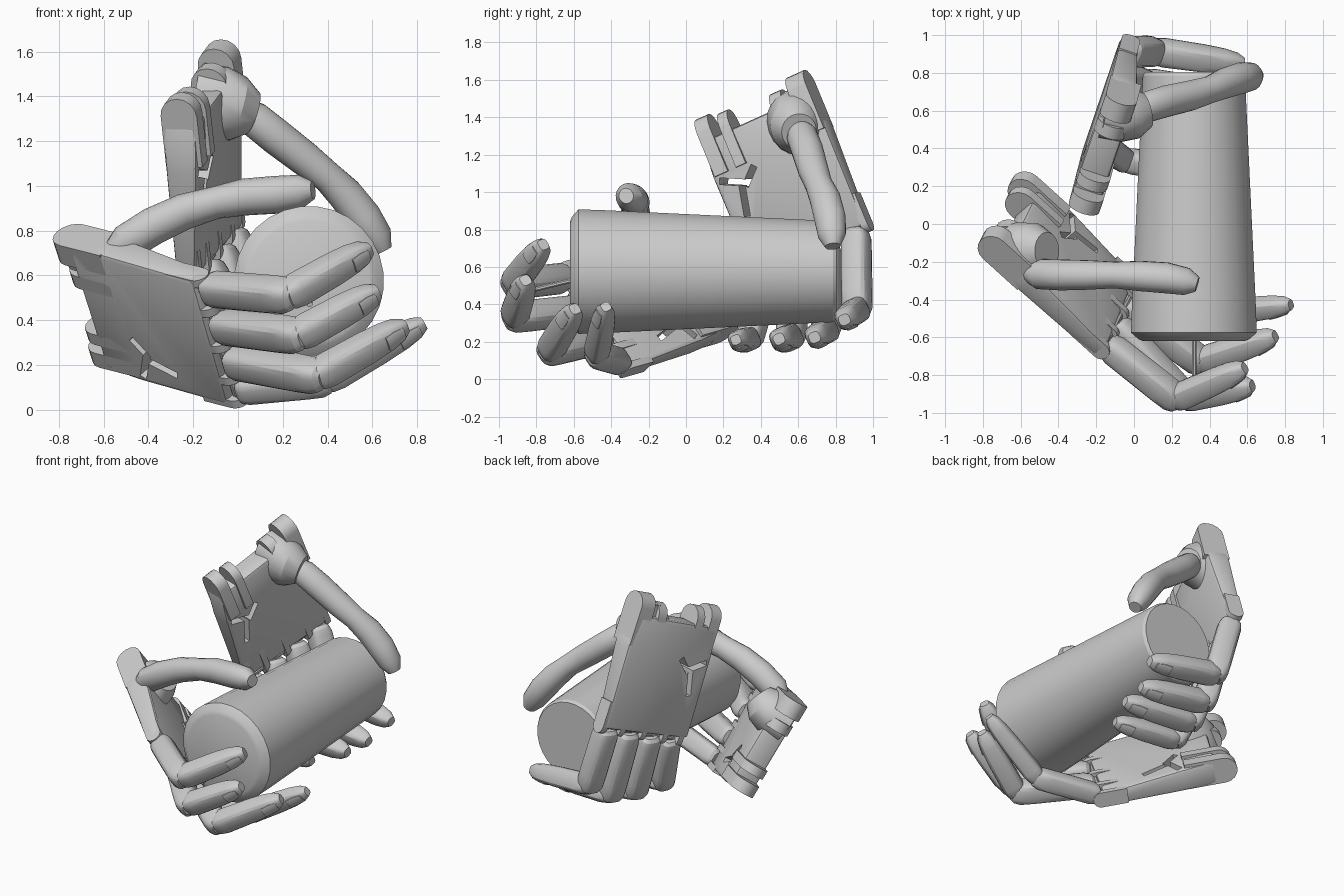
import bpy, bmesh
from math import cos, sin, pi, radians
from mathutils import Vector as V

if "Cube" in bpy.data.objects:
    bpy.data.objects.remove(bpy.data.objects["Cube"])


def make(name, bm, bevel=0, cutters=()):
    bmesh.ops.recalc_face_normals(bm, faces=bm.faces[:])
    if bevel:
        bmesh.ops.bevel(bm, geom=bm.edges[:], offset=bevel, segments=2,
                        profile=0.5, affect='EDGES', clamp_overlap=True)
    me = bpy.data.meshes.new(name)
    bm.to_mesh(me)
    bm.free()
    ob = bpy.data.objects.new(name, me)
    bpy.context.collection.objects.link(ob)
    bpy.ops.object.select_all(action='DESELECT')
    bpy.context.view_layer.objects.active = ob
    ob.select_set(True)
    for c in cutters:
        m = ob.modifiers.new("cut", 'BOOLEAN')
        m.operation = 'DIFFERENCE'
        m.object = c
        m.solver = 'EXACT'
        bpy.ops.object.modifier_apply(modifier=m.name)
        bpy.data.objects.remove(c)
    bpy.ops.object.shade_smooth_by_angle(angle=radians(28))
    return ob


def loft(name, path, sizes, side, n=12, power=2.0):
    """Skin rounded sections (half width, half height) along a path."""
    bm = bmesh.new()
    path = [V(p) for p in path]
    rings = []
    for i, c in enumerate(path):
        t = (path[min(i + 1, len(path) - 1)] - path[max(i - 1, 0)]).normalized()
        s = (side - t * side.dot(t)).normalized()
        h = t.cross(s)
        ring = []
        for k in range(n):
            a = 2 * pi * (k + 0.5) / n
            x, y = cos(a), sin(a)
            x = abs(x) ** (2 / power) * (1 if x > 0 else -1)
            y = abs(y) ** (2 / power) * (1 if y > 0 else -1)
            ring.append(bm.verts.new(c + s * x * sizes[i][0] + h * y * sizes[i][1]))
        rings.append(ring)
    for a, b in zip(rings, rings[1:]):
        for k in range(n):
            bm.faces.new((a[k], a[(k + 1) % n], b[(k + 1) % n], b[k]))
    bm.faces.new(rings[0])
    bm.faces.new(rings[-1])
    return make(name, bm)


def prism(name, bottom, top, bevel=0, cutters=()):
    bm = bmesh.new()
    a = [bm.verts.new(p) for p in bottom]
    b = [bm.verts.new(p) for p in top]
    bm.faces.new(a)
    bm.faces.new(b)
    for i in range(len(a)):
        j = (i + 1) % len(a)
        bm.faces.new((a[i], a[j], b[j], b[i]))
    return make(name, bm, bevel, cutters)


def segment(name, p, q, side, w, h, profile):
    loft(name, [p.lerp(q, f) for f, s in profile],
         [(w * s, h * s) for f, s in profile], side, 16, 3.2)


PROXIMAL = [(.02, .6), (.06, .85), (.14, .98), (.8, 1), (.97, .98), (1.05, .8), (1.09, .5)]
DISTAL = [(-.06, .6), (.02, .9), (.12, 1), (.55, .95), (.78, .86), (.92, .7), (1, .42)]


def hand(tag, origin, L, W, palmar, joints, tips, thumb, knuckle_v):
    L = V(L).normalized()
    W = V(W)
    W = (W - L * W.dot(L)).normalized()
    N = L.cross(W) * palmar
    origin = V(origin)

    def at(u, v, w):
        return origin + L * u + W * v + N * w

    def tab(name, u0, u1, v0, v1, w0, w1, tip_at_start):
        # plate across the hand with one rounded end
        r, c = (w1 - w0) / 2, (w0 + w1) / 2
        arc = [(r * cos(pi * k / 8 - pi / 2), c + r * sin(pi * k / 8 - pi / 2)) for k in range(9)]
        if tip_at_start:
            prof = [(u0 + r - x, w) for x, w in arc] + [(u1, w1), (u1, w0)]
        else:
            prof = [(u1 - r + x, w) for x, w in arc] + [(u0, w1), (u0, w0)]
        prism(name, [at(u, v0, w) for u, w in prof], [at(u, v1, w) for u, w in prof])

    # palm plate with a forked strap slot
    cutters = []
    for (ua, va), (ub, vb) in (((.33, -.33), (.40, -.19)), ((.41, -.21), (.33, -.12)),
                               ((.38, -.22), (.56, -.27))):
        du, dv = ub - ua, vb - va
        k = .018 / (du * du + dv * dv) ** .5
        pts = [(ua - dv * k, va + du * k), (ub - dv * k, vb + du * k),
               (ub + dv * k, vb - du * k), (ua + dv * k, va - du * k)]
        cutters.append(prism(tag + "_slot_cutter", [at(u, v, -.1) for u, v in pts],
                             [at(u, v, .3) for u, v in pts]))
        cutters[-1].hide_render = True
    outline = [(.10, -.34, .16), (.10, .31, .16), (.3, .335, .15), (.86, .315, .10),
               (.83, -.375, .09), (.3, -.36, .15)]
    prism(tag + "_palm", [at(u, v, 0) for u, v, w in outline],
          [at(u, v, w) for u, v, w in outline], .022, cutters)

    # wrist hinge tabs
    for i, (v0, v1, u0) in enumerate(((-.34, -.26, -.03), (-.21, -.15, -.01),
                                      (.1, .17, .01), (.22, .33, -.035))):
        tab(f"{tag}_wrist_tab_{i}", u0, .3, v0, v1, .0, .17, True)

    # knuckle lugs between the fingers
    ks = knuckle_v
    edges = [ks[0] + .06] + [(a + b) / 2 for a, b in zip(ks, ks[1:])] + [ks[-1] - .045]
    for i, v in enumerate(edges):
        tab(f"{tag}_knuckle_lug_{i}", .68, .90, v - .02, v + .02, .005, .105, False)
    loft(tag + "_knuckle_pin", [at(.85, edges[0], .06), at(.85, edges[-1], .06)],
         [(.022, .022)] * 2, N, 10)

    # fingers
    for i, v in enumerate(ks):
        k = at(.85, v, .06)
        j, t = V(joints[i]), V(tips[i])
        wid = .068 if i == 3 else .076
        segment(f"{tag}_finger_{i}_base", k, j, W, wid, wid, PROXIMAL)
        segment(f"{tag}_finger_{i}_tip", j, t + (t - j) * .05, W, wid * .95, wid * .92, DISTAL)
        # fingernail on the outer side
        d = (t - j).normalized()
        out = d.cross(W).normalized()
        if out.dot((j - k).lerp(d * -1, .5)) < 0:
            out = -out
        a, b = j.lerp(t, .76) + out * wid * .78, j.lerp(t, .98) + out * wid * .56
        loft(f"{tag}_fingernail_{i}", [a, a.lerp(b, .5), b],
             [(.034, .010), (.036, .010), (.026, .008)], W, 10, 3)

    # thumb mount and thumb
    loft(tag + "_thumb_mount",
         [at(.21, .17, .02), at(.22, .175, .12), at(.24, .19, .18), at(.27, .215, .235)],
         [(.15, .19), (.15, .18), (.135, .15), (.095, .10)], W, 20)
    r = [.06, .084, .086, .082, .074, .084, .086, .076, .042]
    loft(tag + "_thumb", thumb, [(x, x * .94) for x in r], W, 18)


# tapered cylinder held by the hands
ys = [(-.62, .27), (-.61, .295), (-.575, .335), (-.43, .33), (.785, .272), (.805, .26)]
loft("cylinder", [(.317, y, .575) for y, r in ys], [(r, r) for y, r in ys], V((1, 0, 0)), 28)
loft("front_rod", [(.32, -.6, .53), (.32, -.85, .47)], [(.013, .013)] * 2, V((1, 0, 0)), 8)

# front hand, below and left of the cylinder
hand("front_hand", (-.75, .02, .475), (.728, -.659, -.185), (-.205, -.57, .80), -1,
     [(.22, -.925, .51), (.265, -.92, .33), (.35, -.73, .15), (.39, -.48, .13)],
     [(.57, -.77, .71), (.61, -.86, .52), (.73, -.60, .365), (.81, -.43, .375)],
     [(-.55, -.25, .70), (-.50, -.265, .745), (-.38, -.27, .82), (-.24, -.27, .885),
      (-.10, -.27, .925), (.03, -.275, .95), (.17, -.285, .96), (.28, -.305, .975),
      (.335, -.32, .98)],
     [.235, .03, -.16, -.32])

# back hand, behind the cylinder on the left
hand("back_hand", (-.25, .388, 1.495), (.10, .379, -.918), (.30, .882, .365), 1,
     [(.10, .915, .37), (.05, .75, .26), (.00, .56, .22), (-.06, .34, .21)],
     [(.56, .85, .32), (.50, .69, .225), (.47, .50, .215), (.36, .27, .21)],
     [(.02, .60, 1.34), (.07, .62, 1.30), (.17, .65, 1.22), (.30, .68, 1.12),
      (.40, .71, 1.04), (.48, .745, .96), (.56, .77, .86), (.62, .78, .77), (.65, .785, .71)],
     [.25, .07, -.11, -.28])
